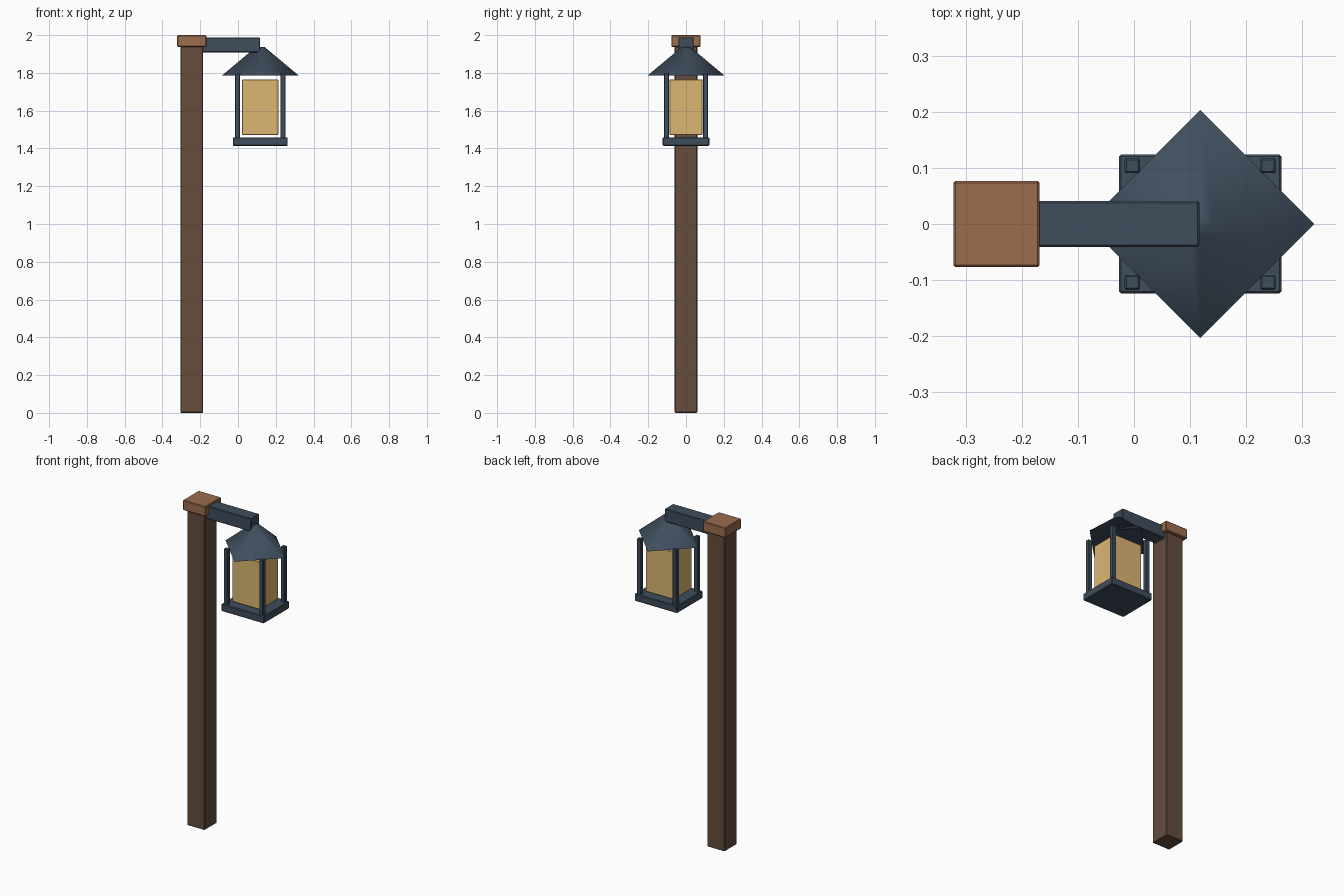
import bpy
import math

if "Cube" in bpy.data.objects:
    bpy.data.objects.remove(bpy.data.objects["Cube"])

def material(name, rgb):
    m = bpy.data.materials.new(name)
    m.diffuse_color = (*rgb, 1)
    m.use_nodes = True
    m.node_tree.nodes["Principled BSDF"].inputs["Base Color"].default_value = m.diffuse_color
    return m

WOOD = material("dark_wood", (0.13, 0.075, 0.048))
CAP = material("light_wood", (0.33, 0.15, 0.075))
METAL = material("blue_metal", (0.05, 0.075, 0.11))
GLASS = material("warm_glass", (0.72, 0.47, 0.17))

def box(name, x, y, z, mat, bevel=0.004):
    """Bevelled box from (min, max) ranges."""
    lo, hi = zip(x, y, z)
    bpy.ops.mesh.primitive_cube_add(size=1, location=[(a + b) / 2 for a, b in zip(lo, hi)])
    o = bpy.context.object
    o.name = name
    o.scale = [b - a for a, b in zip(lo, hi)]
    bpy.ops.object.transform_apply(location=False, rotation=False, scale=True)
    o.data.materials.append(mat)
    mod = o.modifiers.new("bevel", 'BEVEL')
    mod.width = bevel
    mod.segments = 1
    return o

# Wooden post and cap
PX, LX = -0.245, 0.118
box("post", (PX - 0.06, PX + 0.06), (-0.06, 0.06), (0, 1.945), WOOD)
box("post_cap", (PX - 0.077, PX + 0.077), (-0.077, 0.077), (1.938, 2.0), CAP)

# Arm holding the lantern
box("arm", (-0.2, 0.117), (-0.041, 0.041), (1.908, 1.988), METAL)

# Lantern base, glass and corner bars
box("lantern_base", (LX - 0.145, LX + 0.145), (-0.124, 0.124), (1.414, 1.459), METAL)
box("lantern_glass", (LX - 0.096, LX + 0.096), (-0.088, 0.088), (1.472, 1.765), GLASS, 0.003)
for sx, side in ((-1, "left"), (1, "right")):
    for sy, end in ((-1, "front"), (1, "back")):
        cx, cy = LX + sx * 0.121, sy * 0.104
        box(f"corner_bar_{end}_{side}", (cx - 0.0135, cx + 0.0135),
            (cy - 0.0135, cy + 0.0135), (1.455, 1.798), METAL, 0.003)

# Four-sided roof with a small flat tip, points along the axes
bpy.ops.mesh.primitive_cone_add(vertices=4, radius1=0.203, radius2=0.022, depth=0.151,
                                location=(LX, 0, 1.862))
roof = bpy.context.object
roof.name = "lantern_roof"
roof.data.materials.append(METAL)
bpy.ops.object.shade_smooth_by_angle(angle=math.radians(80))
